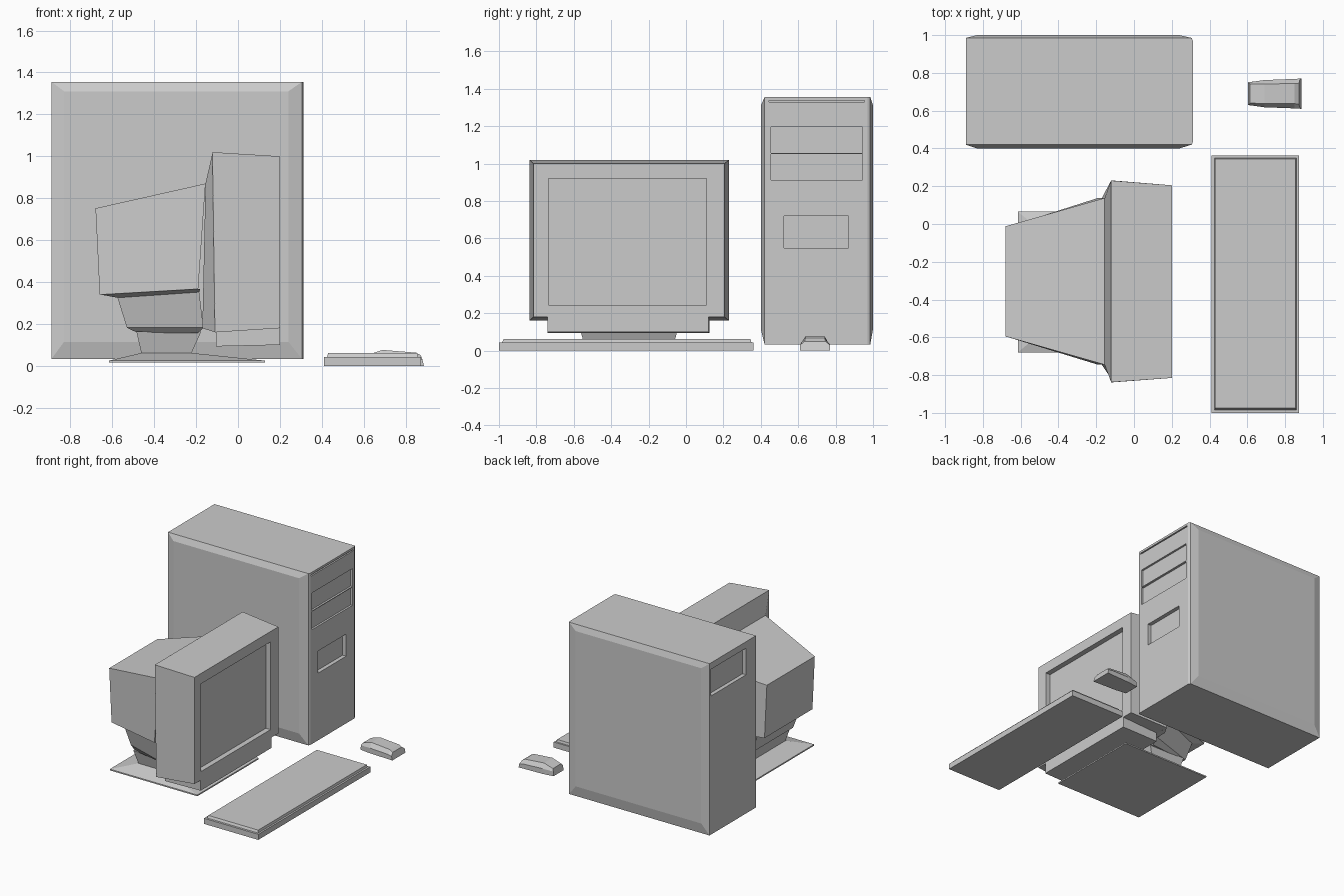
import bpy, bmesh

if "Cube" in bpy.data.objects:
    bpy.data.objects.remove(bpy.data.objects["Cube"])


def loft(name, rings):
    """Closed flat-shaded solid through rings of matching point count."""
    bm = bmesh.new()
    loops = [[bm.verts.new(p) for p in ring] for ring in rings]
    n = len(loops[0])
    for a, b in zip(loops, loops[1:]):
        for i in range(n):
            j = (i + 1) % n
            bm.faces.new((a[i], a[j], b[j], b[i]))
    bm.faces.new(loops[0])
    bm.faces.new(loops[-1])
    bmesh.ops.recalc_face_normals(bm, faces=bm.faces)
    mesh = bpy.data.meshes.new(name)
    bm.to_mesh(mesh)
    bm.free()
    obj = bpy.data.objects.new(name, mesh)
    bpy.context.collection.objects.link(obj)
    return obj


def ring_z(x0, x1, y0, y1, z):
    return [(x0, y0, z), (x1, y0, z), (x1, y1, z), (x0, y1, z)]


def ring_y(y, x0, x1, z0, z1):
    return [(x0, y, z0), (x1, y, z0), (x1, y, z1), (x0, y, z1)]


def ring_x(xb, xt, y0, y1, zb, zt):
    """Upright ring whose bottom and top edges may sit at different x."""
    return [(xb, y0, zb), (xb, y1, zb), (xt, y1, zt), (xt, y0, zt)]


def box(name, x0, x1, y0, y1, z0, z1):
    return loft(name, [ring_z(x0, x1, y0, y1, z0), ring_z(x0, x1, y0, y1, z1)])


def recess(obj, *bounds):
    """Cut a box-shaped pocket, then discard the cutter."""
    cutter = box("pocket_cutter", *bounds)
    cutter.hide_render = True
    mod = obj.modifiers.new("pocket", 'BOOLEAN')
    mod.operation = 'DIFFERENCE'
    mod.solver = 'EXACT'
    mod.object = cutter
    bpy.context.view_layer.objects.active = obj
    bpy.ops.object.modifier_apply(modifier=mod.name)
    bpy.data.objects.remove(cutter)


# Tower case with raised side panels
Z0, Z1 = 0.033, 1.355
tower = loft("tower_case", [
    ring_y(0.40, -0.83, 0.24, 0.115, 1.31),
    ring_y(0.42, -0.89, 0.305, Z0, Z1),
    ring_y(0.435, -0.89, 0.312, Z0, Z1),
    ring_y(0.97, -0.89, 0.312, Z0, Z1),
    ring_y(0.985, -0.89, 0.305, Z0, Z1),
    ring_y(1.0, -0.83, 0.24, 0.115, 1.31),
])
# Drive bays, top groove, disk slot, rear socket panel
for y0, y1, z0, z1, depth in [(0.455, 0.945, 0.912, 1.051, 0.015),
                              (0.455, 0.945, 1.057, 1.195, 0.015),
                              (0.445, 0.955, 1.328, 1.338, 0.012),
                              (0.525, 0.87, 0.55, 0.72, 0.03)]:
    recess(tower, 0.312 - depth, 0.4, y0, y1, z0, z1)
recess(tower, -1.0, -0.86, 0.54, 0.965, 1.10, 1.305)

# Monitor front frame with sunken screen
frame = loft("monitor_frame", [
    ring_x(-0.11, -0.122, -0.838, 0.23, 0.16, 1.02),
    ring_x(0.2, 0.2, -0.815, 0.205, 0.18, 1.0),
])
recess(frame, 0.16, 0.3, -0.735, 0.11, 0.245, 0.92)

# Chin under the screen
loft("monitor_chin", [
    ring_x(-0.105, -0.105, -0.74, 0.125, 0.093, 0.2),
    ring_x(0.2, 0.2, -0.74, 0.12, 0.1, 0.2),
])

# Tapering tube housing behind the frame
loft("monitor_housing", [
    ring_x(-0.66, -0.68, -0.595, -0.012, 0.34, 0.752),
    ring_x(-0.19, -0.155, -0.745, 0.138, 0.367, 0.87),
])
loft("housing_collar", [
    ring_x(-0.17, -0.155, -0.745, 0.138, 0.18, 0.87),
    ring_x(-0.109, -0.121, -0.838, 0.23, 0.16, 1.02),
])


# Lower electronics block, stepped in beneath the housing
def block_ring(xb, xf, hb, hf, zb, zf):
    c = -0.305
    return [(xb, c - hb, zb), (xf, c - hf, zf), (xf, c + hf, zf), (xb, c + hb, zb)]


loft("monitor_lower_block", [
    block_ring(-0.48, -0.19, 0.26, 0.29, 0.158, 0.158),
    block_ring(-0.53, -0.165, 0.24, 0.36, 0.182, 0.182),
    block_ring(-0.575, -0.185, 0.26, 0.40, 0.325, 0.352),
    block_ring(-0.66, -0.18, 0.29, 0.44, 0.341, 0.368),
])

# Swivel neck and sloped base plate
loft("monitor_neck", [
    ring_z(-0.46, -0.225, -0.55, -0.06, 0.055),
    ring_z(-0.485, -0.175, -0.58, -0.03, 0.165),
])
loft("monitor_base", [
    ring_z(-0.615, 0.13, -0.68, 0.065, 0.015),
    ring_z(-0.615, 0.13, -0.68, 0.065, 0.025),
    ring_z(-0.46, -0.225, -0.55, -0.06, 0.062),
])

# Keyboard with raised key deck
box("keyboard_tray", 0.41, 0.873, -1.0, 0.362, 0.0, 0.043)
loft("keyboard_deck", [
    ring_z(0.425, 0.86, -0.985, 0.35, 0.04),
    ring_z(0.43, 0.855, -0.975, 0.345, 0.061),
])


# Mouse: cross-sections along x
def mouse_ring(xb, xm, xt, half, shoulder, top_half, top):
    c = 0.69
    return [(xb, c - half, 0), (xb, c + half, 0), (xm, c + half, shoulder),
            (xt, c + top_half, top), (xt, c - top_half, top), (xm, c - half, shoulder)]


loft("mouse", [
    mouse_ring(0.603, 0.605, 0.615, 0.06, 0.035, 0.05, 0.052),
    mouse_ring(0.69, 0.69, 0.69, 0.072, 0.04, 0.052, 0.076),
    mouse_ring(0.85, 0.85, 0.85, 0.078, 0.036, 0.053, 0.063),
    mouse_ring(0.887, 0.88, 0.873, 0.08, 0.03, 0.055, 0.05),
])
